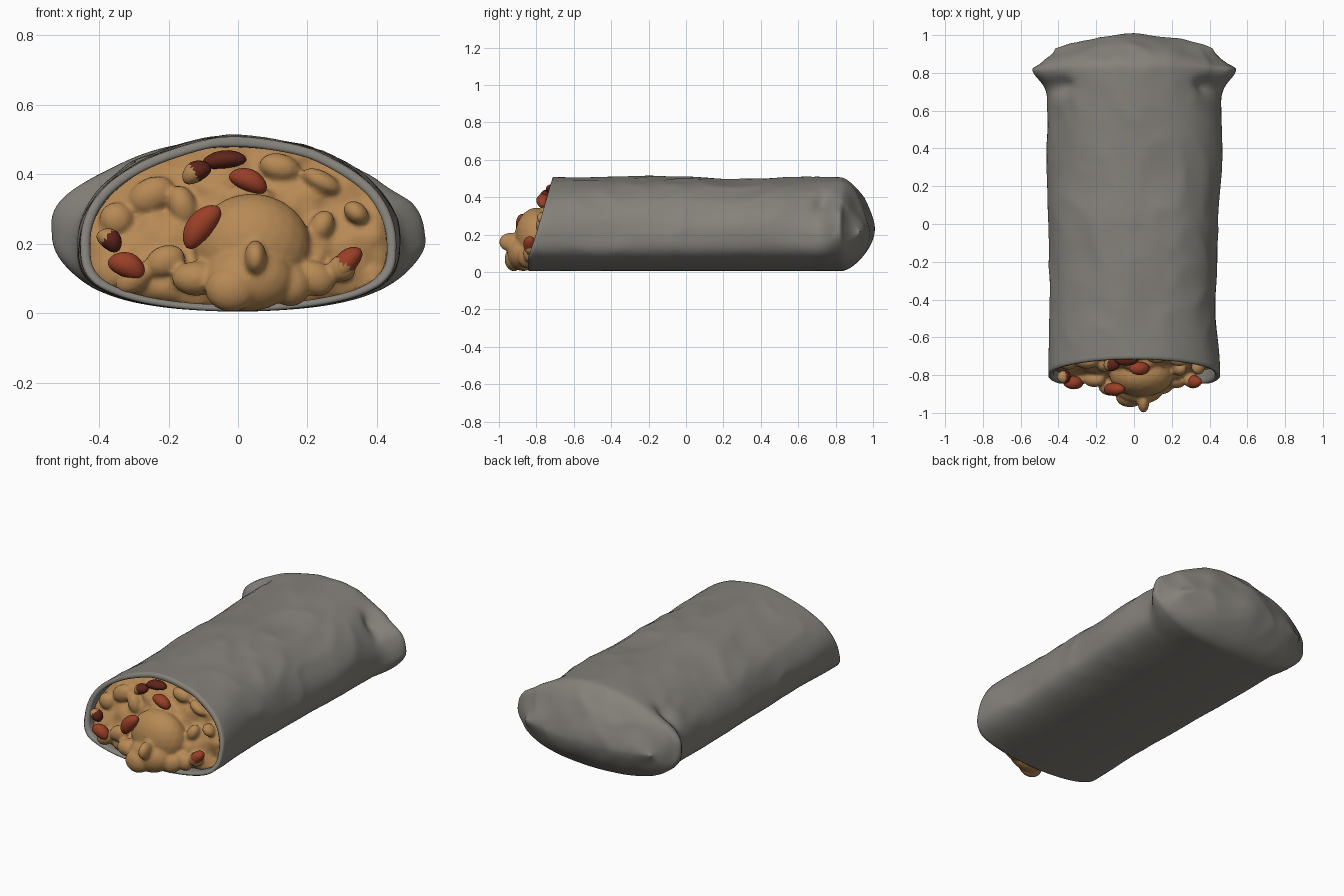
import bpy, bmesh, math
from mathutils import Vector, Matrix, noise

if "Cube" in bpy.data.objects:
    bpy.data.objects.remove(bpy.data.objects["Cube"])


def material(name, rgb):
    m = bpy.data.materials.new(name)
    m.diffuse_color = (*rgb, 1)
    m.use_nodes = True
    m.node_tree.nodes["Principled BSDF"].inputs["Base Color"].default_value = m.diffuse_color
    return m


GREY = material("warm grey wrap", (0.235, 0.222, 0.198))
TAN = material("tan filling", (0.47, 0.25, 0.09))
RED = material("bean red", (0.32, 0.05, 0.02))
DARK = material("dark bean red", (0.11, 0.018, 0.01))


def make(name, bm, mats):
    bmesh.ops.recalc_face_normals(bm, faces=bm.faces)
    for f in bm.faces:
        f.smooth = True
    me = bpy.data.meshes.new(name)
    bm.to_mesh(me)
    bm.free()
    ob = bpy.data.objects.new(name, me)
    bpy.context.collection.objects.link(ob)
    for m in mats:
        me.materials.append(m)
    return ob


def smooth(a, b, v):
    v = max(0, min(1, (v - a) / (b - a)))
    return v * v * (3 - 2 * v)


def lerp_table(tab, v):
    for (a, p), (b, q) in zip(tab, tab[1:]):
        if v <= b:
            return p + (q - p) * smooth(a, b, v)
    return tab[-1][1]


# Wrapper: lofted oval tube with slanted mouth and pinched rear corners
S0 = -0.84
WIDTH = [(-0.84, 0.455), (-0.4, 0.442), (0, 0.45), (0.5, 0.463),
         (0.66, 0.462), (0.8, 0.49), (0.9, 0.48), (1.0, 0.42)]
N = 112


def mouth_y(z):
    return S0 + 0.128 * max(0, min(1, (z - 0.08) / 0.42)) ** 0.9


def section(s, t, inset=0.0):
    c, sn = math.cos(t), math.sin(t)
    k = max(0, (s - 0.83) / 0.17)
    h = max(0, 1 - k ** 1.6) ** 0.6
    ear = math.exp(-((s - 0.82) / 0.065) ** 2) * abs(c) ** 8
    w = lerp_table(WIDTH, s) - inset
    x = w * c
    z = 0.2 + (0.308 - inset) * sn if sn > 0 else 0.2 - (0.195 - inset * 0.7) * abs(sn) ** 0.6
    z = 0.22 + (z - 0.22) * h
    x += math.copysign(0.055 * ear, c)
    z += 0.05 * ear
    y = s + (mouth_y(z) - S0) * max(0, 1 - (s - S0) / 0.5)
    rear = smooth(0.8, 1, s)
    y -= 0.1 * (x / 0.5) ** 2 * rear
    # soft folds, fading out on the flat underside
    p = Vector((x * 3.2, y * 2.6 + x, z * 3.2))
    n = noise.noise(p) * 0.016 + (0.5 - abs(noise.noise(p * 1.7 + Vector((5, 2, 1))))) * 0.014 - 0.005
    n *= min(1, z / 0.25) * (0.5 + 0.5 * smooth(-0.8, -0.5, s))
    d = Vector((x, 0, z - 0.2))
    if d.length > 1e-5:
        d.normalize()
    # tucked hollow in front of each rear corner
    dent = 0.045 * math.exp(-((abs(x) - 0.39) / 0.06) ** 2 - ((s - 0.735) / 0.045) ** 2) * smooth(0.2, 0.32, z)
    v = Vector((x, y, z)) + d * (n - dent)
    v.y += n * rear * 1.2
    return v


stations = [(s, 0.028) for s in (-0.5, -0.6, -0.7, -0.78, -0.82, -0.835)]
stations += [(-0.842, 0.02), (-0.845, 0.008), (-0.838, 0)]
stations += [(-0.82 + 1.65 * i / 88, 0) for i in range(89)]
stations += [(0.83 + 0.17 * math.sin(math.pi / 2 * i / 18), 0) for i in range(1, 19)]
bm = bmesh.new()
rings = [[bm.verts.new(section(s, 2 * math.pi * j / N, ins)) for j in range(N)] for s, ins in stations]
for a, b in zip(rings, rings[1:]):
    for j in range(N):
        bm.faces.new((a[j], a[(j + 1) % N], b[(j + 1) % N], b[j]))
bmesh.ops.remove_doubles(bm, verts=rings[-1], dist=0.0004)
make("wrapper", bm, [GREY])


# Filling: plug with lumps, fused into one surface
def blob(bm, loc, size, tilt=0):
    m = Matrix.Translation(loc) @ Matrix.Rotation(tilt, 4, 'Y') @ Matrix.Diagonal((*size, 1))
    return bmesh.ops.create_icosphere(bm, subdivisions=3, radius=1, matrix=m)["verts"]


def fill_y(x, z):
    bulge = 0.05 * math.exp(-(x / 0.28) ** 2 - ((z - 0.15) / 0.16) ** 2)
    p = Vector((x * 9, 1.3, z * 9))
    return mouth_y(z) + 0.035 - bulge + 0.035 * noise.noise(p) + 0.012 * noise.noise(p * 2.3)


bm = bmesh.new()
M, R = 72, 16
back = bm.verts.new((0, -0.55, 0.22))
front = bm.verts.new((0, fill_y(0, 0.22), 0.22))
grid = []
for i in range(1, R + 1):
    ring = []
    for j in range(M):
        v = section(-0.8, 2 * math.pi * j / M, 0.02)
        x, z = v.x * i / R, 0.22 + (v.z - 0.22) * i / R
        ring.append(bm.verts.new((x, fill_y(x, z) + 0.03 * (i / R) ** 6, z)))
    grid.append(ring)
grid.append([bm.verts.new((v.co.x, -0.55, v.co.z)) for v in grid[-1]])
for j in range(M):
    k = (j + 1) % M
    bm.faces.new((front, grid[0][j], grid[0][k]))
    bm.faces.new((back, grid[-1][k], grid[-1][j]))
    for a, b in zip(grid, grid[1:]):
        bm.faces.new((a[j], b[j], b[k], a[k]))
# x, z, radius x, radius z, forward offset from the surface
LUMPS = [(0.12, 0.42, 0.06, 0.04, 0), (0.34, 0.29, 0.04, 0.03, 0.02), (-0.21, 0.15, 0.06, 0.045, 0.03),
         (-0.25, 0.34, 0.07, 0.05, 0), (-0.35, 0.27, 0.05, 0.05, 0), (0.24, 0.38, 0.06, 0.03, 0),
         (0.3, 0.13, 0.04, 0.04, 0.02), (-0.16, 0.31, 0.04, 0.06, 0.01), (0.24, 0.25, 0.035, 0.05, 0.01),
         (-0.3, 0.1, 0.06, 0.04, 0), (0.02, 0.33, 0.09, 0.04, 0), (0.22, 0.1, 0.06, 0.05, 0.02)]
for x, z, rx, rz, o in LUMPS:
    blob(bm, (x, fill_y(x, z) - o, z), (rx, 0.04, rz), x * 2)
# spilling mound in the middle
for loc, size in [((0.04, -0.8, 0.19), (0.17, 0.115, 0.155)), ((0.03, -0.87, 0.1), (0.13, 0.085, 0.095)),
                  ((0.05, -0.94, 0.16), (0.032, 0.06, 0.05)), ((-0.02, -0.92, 0.07), (0.075, 0.05, 0.066)),
                  ((-0.12, -0.86, 0.1), (0.07, 0.05, 0.05)), ((0.15, -0.85, 0.08), (0.06, 0.05, 0.06))]:
    blob(bm, loc, size)
filling = make("filling", bm, [TAN])
rm = filling.modifiers.new("fuse", 'REMESH')
rm.mode = 'VOXEL'
rm.voxel_size = 0.009
rm.use_smooth_shade = True
sm = filling.modifiers.new("soften", 'SMOOTH')
sm.factor = 0.5
sm.iterations = 3

# Beans: x, y, z, half length, half width, tilt, colour, coloured fraction limit
BEANS = [(-0.105, -0.875, 0.25, 0.075, 0.038, -0.9, RED, -2),
         (0.03, -0.765, 0.38, 0.058, 0.032, 0.4, RED, -2),
         (-0.32, -0.84, 0.135, 0.056, 0.036, 0.4, RED, -2),
         (0.315, -0.835, 0.145, 0.055, 0.032, -0.9, RED, -0.15),
         (-0.37, -0.81, 0.21, 0.04, 0.03, 0.7, DARK, -0.3),
         (-0.04, -0.715, 0.44, 0.065, 0.026, -0.1, DARK, -2),
         (-0.12, -0.745, 0.405, 0.045, 0.03, -0.5, DARK, -0.1)]
for i, (x, y, z, ln, wd, tilt, col, cut) in enumerate(BEANS):
    bm = bmesh.new()
    blob(bm, (0, 0, 0), (1, 1, 1))
    for f in bm.faces:
        f.material_index = int(f.calc_center_median().x < cut)
    for v in bm.verts:
        v.co = Vector((v.co.x * ln, v.co.y * 0.035, v.co.z * wd + 0.12 * wd * (1 - 2 * v.co.x ** 2)))
    bm.transform(Matrix.Translation((x, y, z)) @ Matrix.Rotation(tilt, 4, 'Y'))
    make(f"bean_{i + 1}", bm, [col, TAN])
